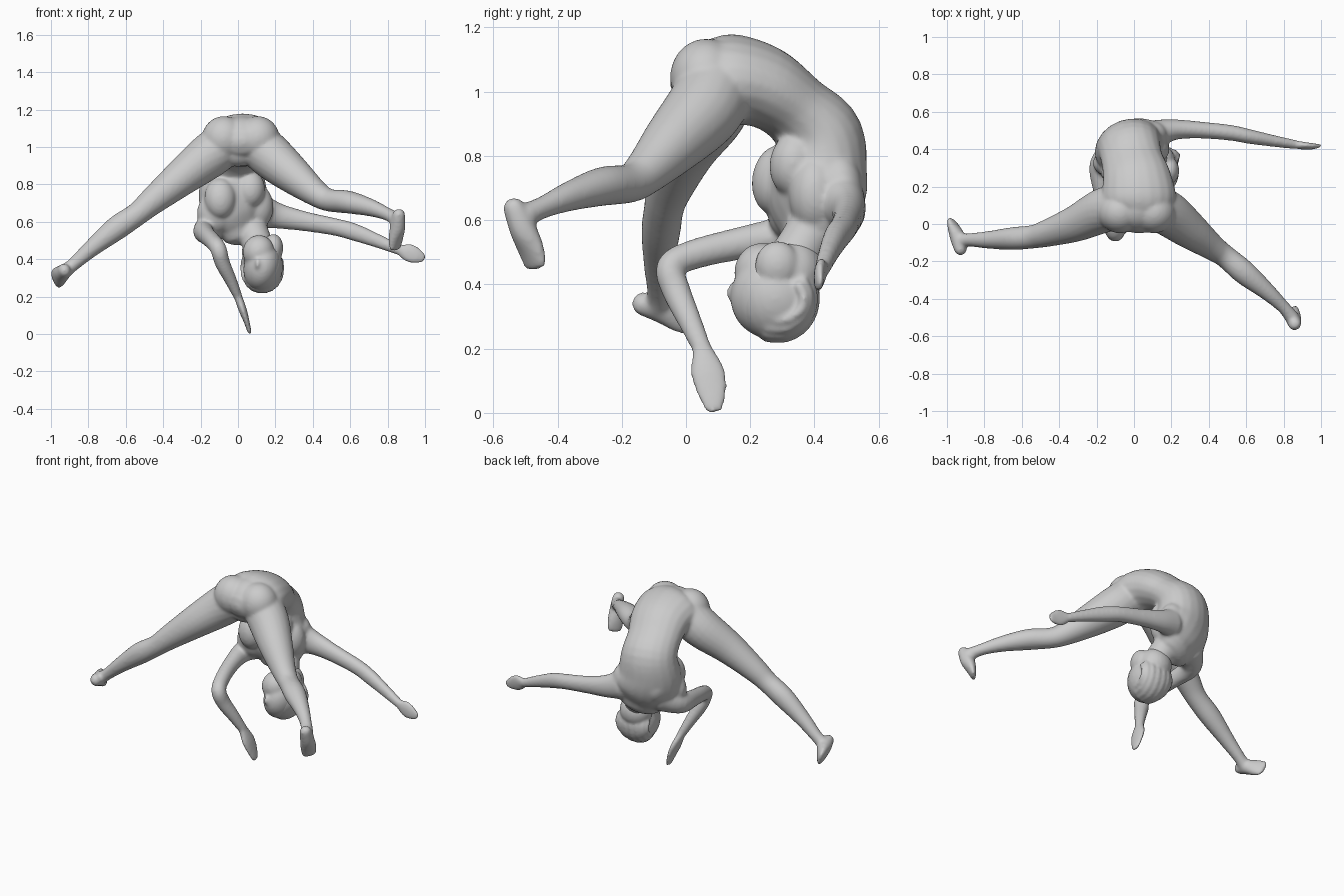
import bpy, bmesh, math
from mathutils import Vector, Matrix, Euler

RINGS, SIDES = 5, 20


def spline(p, t):
    """Catmull-Rom through equal-length tuples."""
    i = min(int(t), len(p) - 2)
    f = t - i
    a, b, c, d = (p[max(i - 1, 0)], p[i], p[i + 1], p[min(i + 2, len(p) - 1)])
    return [0.5 * (2 * q + (r - o) * f + (2 * o - 5 * q + 4 * r - s) * f * f
                   + (3 * q - o - 3 * r + s) * f ** 3) for o, q, r, s in zip(a, b, c, d)]


def limb(bm, pts, hint=(1, 0, 0)):
    """Round-ended tube. Station: x, y, z, half width, half depth, twist about z in degrees."""
    pts = [tuple(p) + (0,) * (6 - len(p)) for p in pts]
    n = (len(pts) - 1) * RINGS
    st = [spline(pts, k / RINGS) for k in range(n + 1)]
    pos = [Vector(s[:3]) for s in st]
    rings = []

    def ring(c, tan, s, k):
        w = Matrix.Rotation(math.radians(s[5]), 3, 'Z') @ Vector(hint)
        w = (w - tan * w.dot(tan)).normalized()
        d = tan.cross(w)
        rings.append([bm.verts.new(c + w * (s[3] * k * math.cos(a)) + d * (s[4] * k * math.sin(a)))
                      for a in (2 * math.pi * j / SIDES for j in range(SIDES))])

    caps = [math.radians(a) for a in (80, 55, 28)]
    t0 = (pos[1] - pos[0]).normalized()
    t1 = (pos[-1] - pos[-2]).normalized()
    for a in caps:
        ring(pos[0] - t0 * (min(st[0][3:5]) * math.sin(a)), t0, st[0], math.cos(a))
    for k in range(n + 1):
        ring(pos[k], (pos[min(k + 1, n)] - pos[max(k - 1, 0)]).normalized(), st[k], 1)
    for a in reversed(caps):
        ring(pos[-1] + t1 * (min(st[-1][3:5]) * math.sin(a)), t1, st[-1], math.cos(a))
    for r, q in zip(rings, rings[1:]):
        for j in range(SIDES):
            bm.faces.new((r[j], r[(j + 1) % SIDES], q[(j + 1) % SIDES], q[j]))
    bm.faces.new(rings[0][::-1])
    bm.faces.new(rings[-1])


def ball(bm, c, r, rot=(0, 0, 0)):
    m = (Matrix.Translation(c) @ Euler([math.radians(a) for a in rot]).to_matrix().to_4x4()
         @ Matrix.Diagonal((*r, 1)))
    bmesh.ops.create_uvsphere(bm, u_segments=24, v_segments=16, radius=1, matrix=m)


def finish(bm, name, voxel, smooth):
    bmesh.ops.recalc_face_normals(bm, faces=bm.faces)
    me = bpy.data.meshes.new(name)
    bm.to_mesh(me)
    bm.free()
    ob = bpy.data.objects.new(name, me)
    bpy.context.collection.objects.link(ob)
    m = ob.modifiers.new("fuse", 'REMESH')
    m.mode, m.voxel_size, m.use_smooth_shade = 'VOXEL', voxel, True
    m = ob.modifiers.new("soften", 'SMOOTH')
    m.factor, m.iterations = 0.5, smooth
    return ob


body = bmesh.new()

# Torso: pelvis on top, spine curling over and down to the neck
limb(body, [(.02, .06, 1.035, .155, .11), (.025, .13, 1.038, .2, .142), (.015, .24, 1.015, .185, .13, 4),
            (-.01, .34, .945, .165, .115, 10), (-.025, .412, .86, .17, .137, 16),
            (-.025, .412, .74, .192, .145, 22), (0, .41, .65, .2, .135, 24), (.03, .41, .58, .15, .1, 24)])
# Buttocks and groin
for x in (-.075, .105):
    ball(body, (x, .062, 1.045), (.118, .112, .12))
ball(body, (.02, .09, 1.045), (.14, .13, .12))
ball(body, (.0, .06, .975), (.11, .07, .08))
# Breasts and ribcage
ball(body, (-.095, .283, .725), (.085, .078, .11), (-8, 0, 0))
ball(body, (.065, .335, .775), (.08, .075, .1), (-8, 0, 0))
ball(body, (-.12, .325, .645), (.1, .075, .11))
ball(body, (.1, .4, .68), (.09, .08, .12))
# Shoulder blades
ball(body, (-.09, .45, .69), (.08, .075, .1))
ball(body, (.1, .48, .7), (.08, .07, .1))
# Neck
limb(body, [(.03, .42, .62, .1, .085), (.08, .375, .54, .085, .08), (.12, .31, .44, .08, .08)])

# Legs: hip, thigh, knee, calf, ankle
limb(body, [(.11, .095, 1.01, .122, .122), (.19, .05, .937, .12, .12), (.30, -.035, .845, .1, .1),
            (.42, -.125, .75, .071, .071), (.49, -.175, .715, .061, .061), (.59, -.26, .705, .065, .061),
            (.71, -.36, .675, .047, .047), (.80, -.445, .64, .035, .035), (.845, -.5, .615, .039, .039)])
limb(body, [(-.08, .095, 1.01, .122, .122), (-.17, .07, .94, .12, .12), (-.31, .003, .83, .098, .098),
            (-.46, -.048, .708, .074, .074), (-.54, -.068, .64, .063, .063), (-.65, -.078, .565, .065, .061),
            (-.78, -.085, .46, .047, .047), (-.88, -.085, .372, .036, .036), (-.925, -.09, .335, .04, .04)])
# Feet
limb(body, [(.86, -.535, .637, .036, .034), (.853, -.507, .57, .043, .042),
            (.845, -.483, .51, .049, .03), (.84, -.47, .46, .046, .016)], (.64, .7, .2))
limb(body, [(-.928, -.135, .34, .038, .034), (-.94, -.08, .325, .045, .042),
            (-.963, -.02, .303, .056, .03), (-.976, .016, .29, .052, .016)], (-.3, 0, .95))

# Arms: shoulder, elbow, wrist
limb(body, [(.13, .485, .655, .09, .075), (.22, .505, .63, .068, .055), (.36, .502, .602, .053, .045),
            (.52, .487, .572, .047, .042), (.62, .467, .545, .047, .039), (.74, .445, .5, .038, .032),
            (.86, .425, .45, .028, .025)], (0, 0, 1))
limb(body, [(-.1, .38, .6, .09, .09), (-.178, .31, .555, .062, .065), (-.17, .18, .53, .048, .052),
            (-.135, .03, .495, .044, .047), (-.105, -.048, .455, .044, .045), (-.083, -.03, .38, .041, .045),
            (-.04, .01, .29, .033, .038), (.0, .05, .2, .024, .03)], (1, 0, 0))
# Hands
limb(body, [(.86, .425, .45, .026, .022), (.91, .418, .435, .05, .02),
            (.955, .415, .418, .045, .016), (.992, .418, .405, .027, .01)], (.2, .1, 1))
limb(body, [(.0, .05, .2, .032, .022), (.025, .067, .13, .054, .022),
            (.045, .08, .07, .05, .016), (.062, .087, .01, .03, .011)], (0, 1, 0))

# Head: skull, jaw, nose
ball(body, (.13, .272, .36), (.1, .135, .132), (20, 12, 0))
ball(body, (.11, .235, .44), (.085, .085, .09), (-10, 15, 0))
ball(body, (.105, .145, .375), (.014, .02, .032))
finish(body, "body", .008, 15)

# Hair: cap over the crown and nape with swept locks
hair = bmesh.new()
ball(hair, (.135, .283, .35), (.105, .128, .13), (20, 12, 0))
ball(hair, (.12, .34, .44), (.1, .09, .1))
ball(hair, (.19, .285, .46), (.052, .07, .075))
for k in range(8):
    a = math.radians(-75 + 150 * k / 7)
    path = []
    for j in range(6):
        b = math.radians(-35 + 140 * j / 5)
        path.append((.13 + .1 * math.sin(a) * math.cos(b * .45),
                     .282 + .12 * math.cos(b) * (.6 + .4 * math.cos(a)),
                     .355 - .125 * math.sin(b) * math.cos(a * .75), .022, .016))
    limb(hair, path, (1, .2, .1))
finish(hair, "hair", .008, 8)
